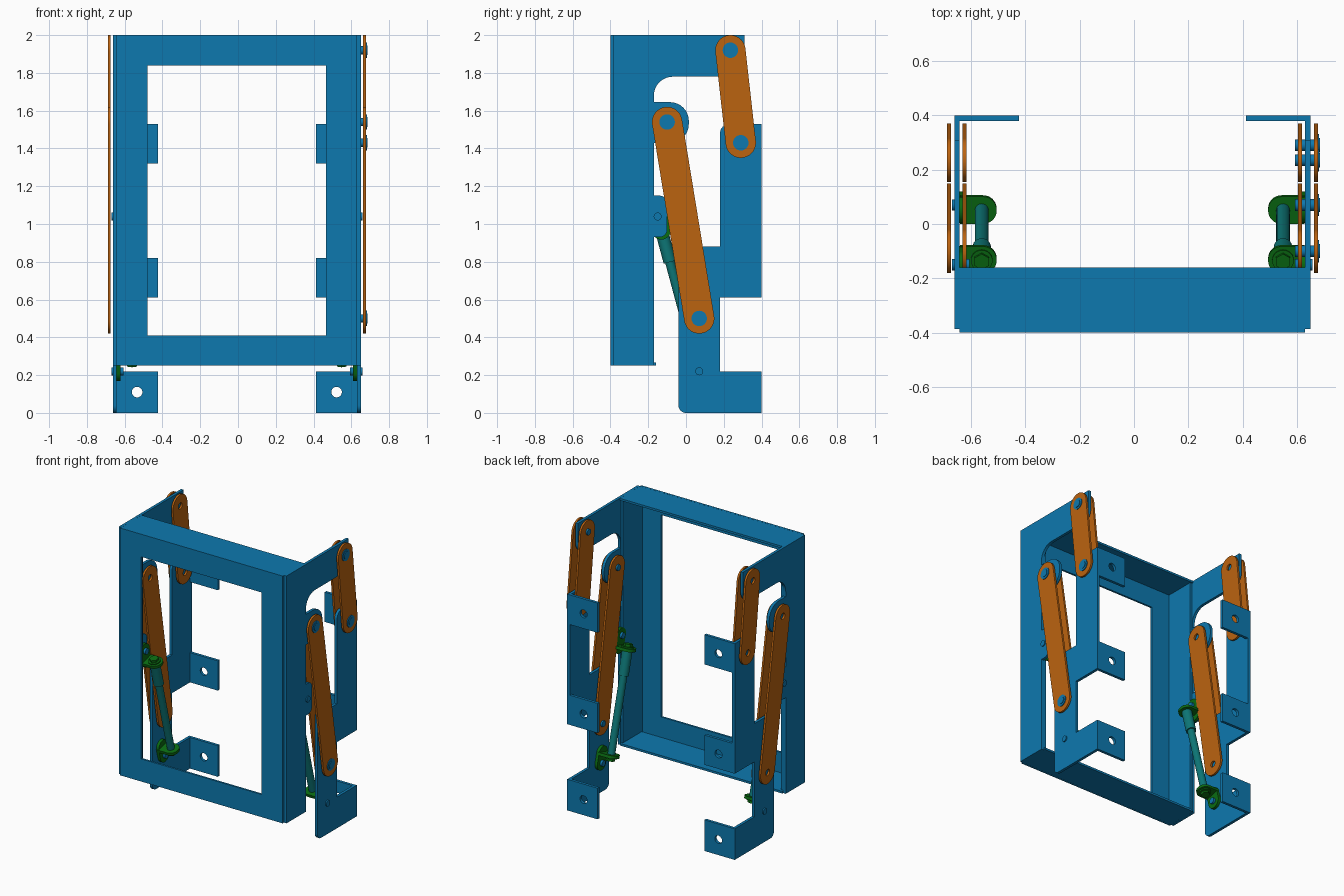
import bpy, bmesh, math
from mathutils import Matrix, Vector

cube = bpy.data.objects.get("Cube")
if cube:
    bpy.data.objects.remove(cube, do_unlink=True)

CX = -0.006  # symmetry plane of the mechanism


def material(name, rgb):
    m = bpy.data.materials.new(name)
    m.use_nodes = True
    m.diffuse_color = (*rgb, 1)
    m.node_tree.nodes["Principled BSDF"].inputs["Base Color"].default_value = (*rgb, 1)
    return m


BLUE = material("sheet blue", (0.004, 0.19, 0.43))
ORANGE = material("link orange", (0.50, 0.125, 0.005))
GREEN = material("bracket green", (0.003, 0.15, 0.006))
TEAL = material("spring teal", (0.004, 0.18, 0.18))


def frame(x, y, z, origin=(0, 0, 0)):
    """Matrix from three axes and an origin."""
    m = Matrix((x, y, z)).transposed().to_4x4()
    m.translation = origin
    return m


def side_plane(x):
    return frame((0, 1, 0), (0, 0, 1), (1, 0, 0), (x, 0, 0))


def front_plane(y):
    return frame((1, 0, 0), (0, 0, 1), (0, -1, 0), (0, y, 0))


def rounded(points, steps=8):
    """Outline whose corners (u, v, radius) are turned into arcs."""
    out = []
    for i, p in enumerate(points):
        c = Vector(p[:2])
        r = p[2] if len(p) > 2 else 0
        if not r:
            out.append(c)
            continue
        a = (Vector(points[i - 1][:2]) - c).normalized()
        b = (Vector(points[(i + 1) % len(points)][:2]) - c).normalized()
        half = a.angle(b) / 2
        centre = c + (a + b).normalized() * r / math.sin(half)
        start = c + a * r / math.tan(half) - centre
        end = c + b * r / math.tan(half) - centre
        sweep = math.atan2(start.x * end.y - start.y * end.x, start.dot(end))
        for k in range(steps + 1):
            t = sweep * k / steps
            out.append(centre + Matrix.Rotation(t, 2) @ start)
    return out


def rect(u0, v0, u1, v1, r=0):
    return rounded([(u0, v0, r), (u1, v0, r), (u1, v1, r), (u0, v1, r)])


def circle(u, v, r, n=24):
    return [Vector((u + r * math.cos(math.tau * i / n), v + r * math.sin(math.tau * i / n)))
            for i in range(n)]


def capsule(a, b, r):
    a, b = Vector(a), Vector(b)
    d = (b - a).normalized() * r
    n = Vector((-d.y, d.x))
    corners = [a - d + n, a - d - n, b + d - n, b + d + n]
    return rounded([(*c, r * 0.999) for c in corners], 12)


def plate(name, outlines, matrix, depth, mat):
    """Sheet part: first outline is the edge, the rest are holes."""
    cu = bpy.data.curves.new(name, "CURVE")
    cu.dimensions, cu.fill_mode, cu.extrude = "2D", "BOTH", depth / 2
    for pts in outlines:
        sp = cu.splines.new("POLY")
        sp.points.add(len(pts) - 1)
        for q, p in zip(sp.points, pts):
            q.co = (p[0], p[1], 0, 1)
        sp.use_cyclic_u = True
    tmp = bpy.data.objects.new(name, cu)
    bpy.context.collection.objects.link(tmp)
    dg = bpy.context.evaluated_depsgraph_get()
    me = bpy.data.meshes.new_from_object(tmp.evaluated_get(dg))
    bpy.data.objects.remove(tmp, do_unlink=True)
    bpy.data.curves.remove(cu)
    bm = bmesh.new()
    bm.from_mesh(me)
    bmesh.ops.remove_doubles(bm, verts=bm.verts, dist=0.0001)
    finish(name, bm, matrix, mat, me)


def rod(name, a, b, r, mat, sides=24):
    a, b = Vector(a), Vector(b)
    bm = bmesh.new()
    bmesh.ops.create_cone(bm, cap_ends=True, segments=sides, radius1=r, radius2=r,
                          depth=(b - a).length)
    m = Matrix.Translation((a + b) / 2) @ (b - a).to_track_quat("Z", "Y").to_matrix().to_4x4()
    finish(name, bm, m, mat, bpy.data.meshes.new(name))


def finish(name, bm, matrix, mat, me):
    bm.transform(matrix)
    bmesh.ops.recalc_face_normals(bm, faces=bm.faces)
    bm.to_mesh(me)
    bm.free()
    me.materials.clear()
    me.materials.append(mat)
    ob = bpy.data.objects.new(name, me)
    bpy.context.collection.objects.link(ob)
    bpy.ops.object.select_all(action="DESELECT")
    ob.select_set(True)
    bpy.context.view_layer.objects.active = ob
    bpy.ops.object.shade_smooth_by_angle(angle=math.radians(35))


# Front frame: face panel with window, top and bottom flanges
W = 0.636
plate("face_panel", [rect(CX - W, 0.25, CX + W, 2), rect(CX - 0.472, 0.41, CX + 0.472, 1.84)],
      front_plane(-0.393), 0.014, BLUE)
for name, z in (("top_flange", 1.992), ("bottom_flange", 0.258)):
    plate(name, [rect(CX - W, -0.4, CX + W, -0.16)], Matrix.Translation((0, 0, z)), 0.015, BLUE)

# Side profiles in (y, z)
SIDE = rounded([(-0.386, 0.25), (-0.17, 0.25), (-0.17, 0.93), (-0.1, 0.93, 0.04),
                (-0.1, 1.15, 0.04), (-0.17, 1.15), (-0.17, 1.43), (0.015, 1.43, 0.1),
                (0.015, 1.645, 0.1), (-0.17, 1.645), (-0.17, 1.78, 0.1),
                (0.31, 1.78, 0.08), (0.31, 2), (-0.386, 2)])
BRACKET = rounded([(-0.04, 0, 0.04), (0.4, 0), (0.4, 0.22), (0.18, 0.22), (0.18, 0.61),
                   (0.4, 0.61), (0.4, 1.53), (0.18, 1.53, 0.05), (0.18, 0.88), (-0.04, 0.88)])
LINKS = {"long_link": ((-0.1, 1.54), (0.07, 0.5)), "short_link": ((0.235, 1.92), (0.29, 1.43))}
TOP_PIN, LOW_PIN = (-0.15, 1.04), (0.07, 0.22)

for s, tag in ((1, "left"), (-1, "right")):
    def X(x):
        return CX + s * x

    # Side sheets of the moving frame and the wall bracket
    plate(f"frame_side_{tag}", [SIDE], side_plane(X(0.646)), 0.02, BLUE)
    plate(f"frame_fold_{tag}", [rect(-0.386, 0.27, -0.17, 1.984)], side_plane(X(0.626)), 0.016, BLUE)
    plate(f"wall_bracket_{tag}", [BRACKET], side_plane(X(0.646)), 0.02, BLUE)
    for z0, z1 in ((0, 0.22), (0.61, 0.82), (1.32, 1.53)):
        plate(f"mounting_tab_{tag}", [rect(X(0.418), z0, X(0.655), z1),
                                      circle(X(0.528), (z0 + z1) / 2, 0.028)],
              front_plane(0.39), 0.02, BLUE)

    # Paired links on both faces of the side sheets
    for name, (a, b) in LINKS.items():
        for x in (0.618, 0.676):
            plate(f"{name}_{tag}", [capsule(a, b, 0.08), circle(*a, 0.022), circle(*b, 0.022)],
                  side_plane(X(x)), 0.014, ORANGE)
        if s > 0:  # pivot bolts
            for p in (a, b):
                for part, x0, x1, r in (("shank", 0.6, 0.682, 0.0215), ("head", 0.682, 0.688, 0.041),
                                        ("cap", 0.686, 0.692, 0.026)):
                    rod(f"pivot_bolt_{part}", (X(x0), *p), (X(x1), *p), r, BLUE)

    # Gas spring with end brackets and nuts
    top, low = Vector((X(0.555), *TOP_PIN)), Vector((X(0.555), *LOW_PIN))
    d = (low - top).normalized()
    length = (low - top).length
    rod(f"spring_body_{tag}", top + d * 0.06, top + d * 0.25, 0.034, TEAL)
    rod(f"spring_rod_{tag}", top + d * 0.25, low - d * 0.05, 0.025, TEAL)
    side = Vector((1, 0, 0))
    for pin, t, out in ((TOP_PIN, 0.075, -1), (LOW_PIN, length - 0.065, 1)):
        c = top + d * t
        plate(f"spring_tab_{tag}",
              [rounded([(0.08 * s, -0.052), (0.08 * s, 0.052), (-0.055 * s, 0.052, 0.05),
                        (-0.055 * s, -0.052, 0.05)])],
              frame(side, d.cross(side), d, c), 0.02, GREEN)
        plate(f"spring_ear_{tag}", [capsule(pin, (c.y, c.z), 0.05)],
              side_plane(X(0.626)), 0.02, GREEN)
        rod(f"spring_washer_{tag}", c, c + d * out * 0.018, 0.04, GREEN)
        rod(f"spring_nut_{tag}", c, c + d * out * 0.035, 0.03, GREEN, 6)
        rod(f"spring_pin_{tag}", (X(0.6), *pin), (X(0.664), *pin), 0.021, BLUE)
